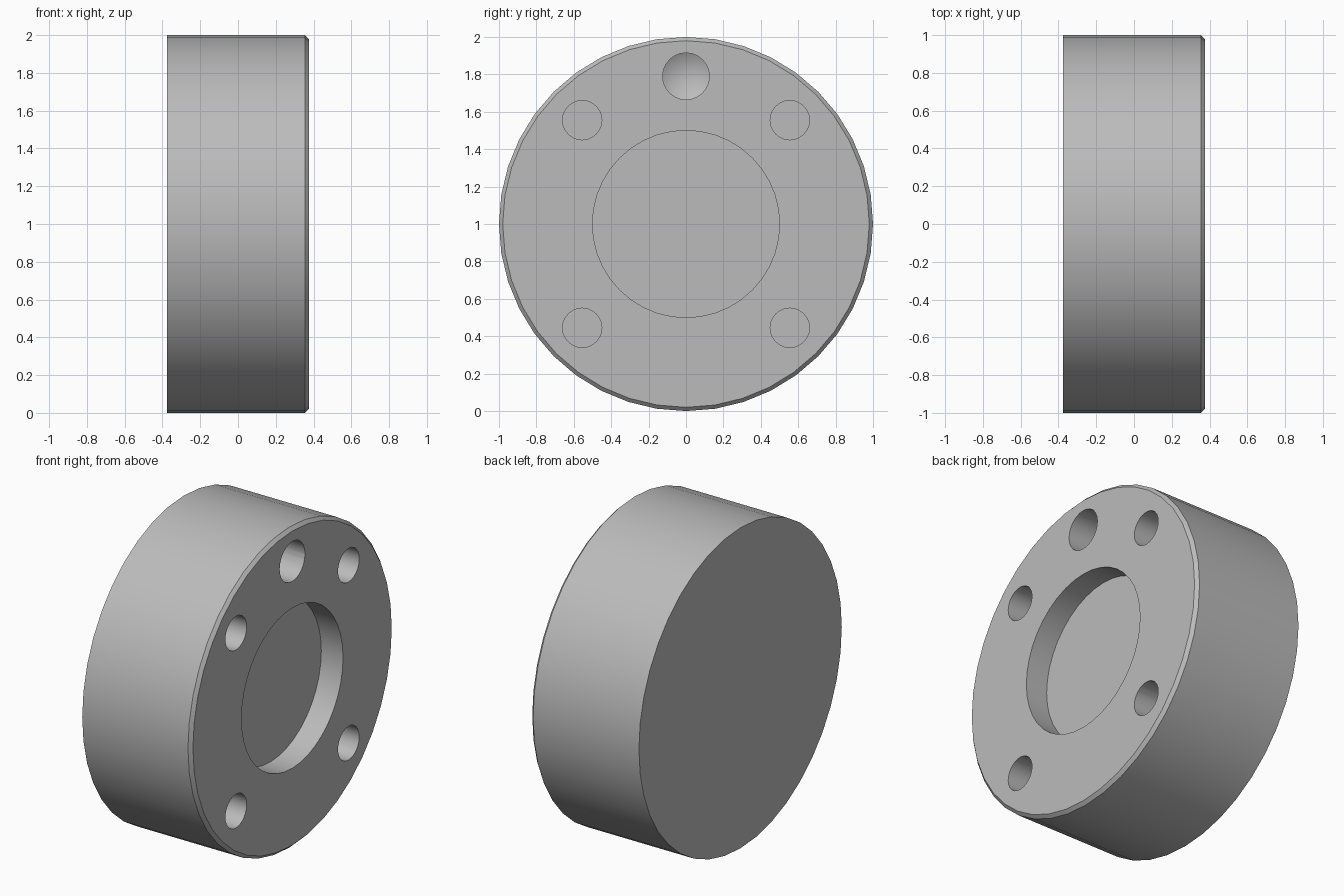
import bpy, bmesh
from math import radians, pi
from mathutils import Matrix, Vector

cube = bpy.data.objects.get("Cube")
if cube:
    bpy.data.objects.remove(cube)

RADIUS, HALF = 1.0, 0.375
CHAMFER = 0.02
RECESS_R, RECESS_DEPTH = 0.5, 0.15
HOLE_DEPTH = 0.35
CENTRE = Vector((0, 0, RADIUS))

metal = bpy.data.materials.new("grey metal")
metal.use_nodes = True
colour = (0.5, 0.5, 0.5, 1)
metal.diffuse_color = colour
metal.node_tree.nodes["Principled BSDF"].inputs["Base Color"].default_value = colour


def lathe(name, profile, origin, sides):
    """Spin an (x, radius) profile around the x axis."""
    bm = bmesh.new()
    verts = [bm.verts.new((x, 0, r)) for x, r in profile]
    edges = [bm.edges.new(pair) for pair in zip(verts, verts[1:])]
    bmesh.ops.spin(bm, geom=verts + edges, cent=(0, 0, 0), axis=(1, 0, 0),
                   angle=2 * pi, steps=sides, use_merge=True)
    bmesh.ops.remove_doubles(bm, verts=bm.verts, dist=1e-5)
    bmesh.ops.dissolve_degenerate(bm, edges=bm.edges, dist=1e-5)
    bmesh.ops.recalc_face_normals(bm, faces=bm.faces)
    bmesh.ops.transform(bm, matrix=Matrix.Translation(origin), verts=bm.verts)
    mesh = bpy.data.meshes.new(name)
    bm.to_mesh(mesh)
    bm.free()
    mesh.materials.append(metal)
    obj = bpy.data.objects.new(name, mesh)
    bpy.context.collection.objects.link(obj)
    return obj


# Disc with a chamfered rim and a shallow round recess
disc = lathe("disc_body", [
    (-HALF, 0), (-HALF, RADIUS), (HALF - CHAMFER, RADIUS),
    (HALF, RADIUS - CHAMFER), (HALF, RECESS_R),
    (HALF - RECESS_DEPTH, RECESS_R), (HALF - RECESS_DEPTH, 0)], CENTRE, 40)

# Four flat-bottomed bolt holes and one drilled hole with a conical end
floor, outside = HALF - HOLE_DEPTH, HALF + 0.1
bolt = [(floor, 0), (floor, 0.105), (outside, 0.105), (outside, 0)]
drill = [(floor - 0.07, 0), (floor, 0.125), (outside, 0.125), (outside, 0)]
cutters = [lathe("bolt_hole_cutter", bolt, CENTRE + Vector((0, y, z)), 24)
           for y in (-0.555, 0.555) for z in (-0.555, 0.555)]
cutters.append(lathe("drill_hole_cutter", drill, CENTRE + Vector((0, 0, 0.79)), 24))

bpy.context.view_layer.objects.active = disc
for cutter in cutters:
    cutter.hide_render = True
    cut = disc.modifiers.new("hole", "BOOLEAN")
    cut.operation, cut.solver, cut.object = "DIFFERENCE", "EXACT", cutter
    bpy.ops.object.modifier_apply(modifier=cut.name)
    bpy.data.objects.remove(cutter)

# Smooth round walls, crisp rims
bpy.ops.object.select_all(action="DESELECT")
disc.select_set(True)
bpy.ops.object.shade_smooth_by_angle(angle=radians(30))
